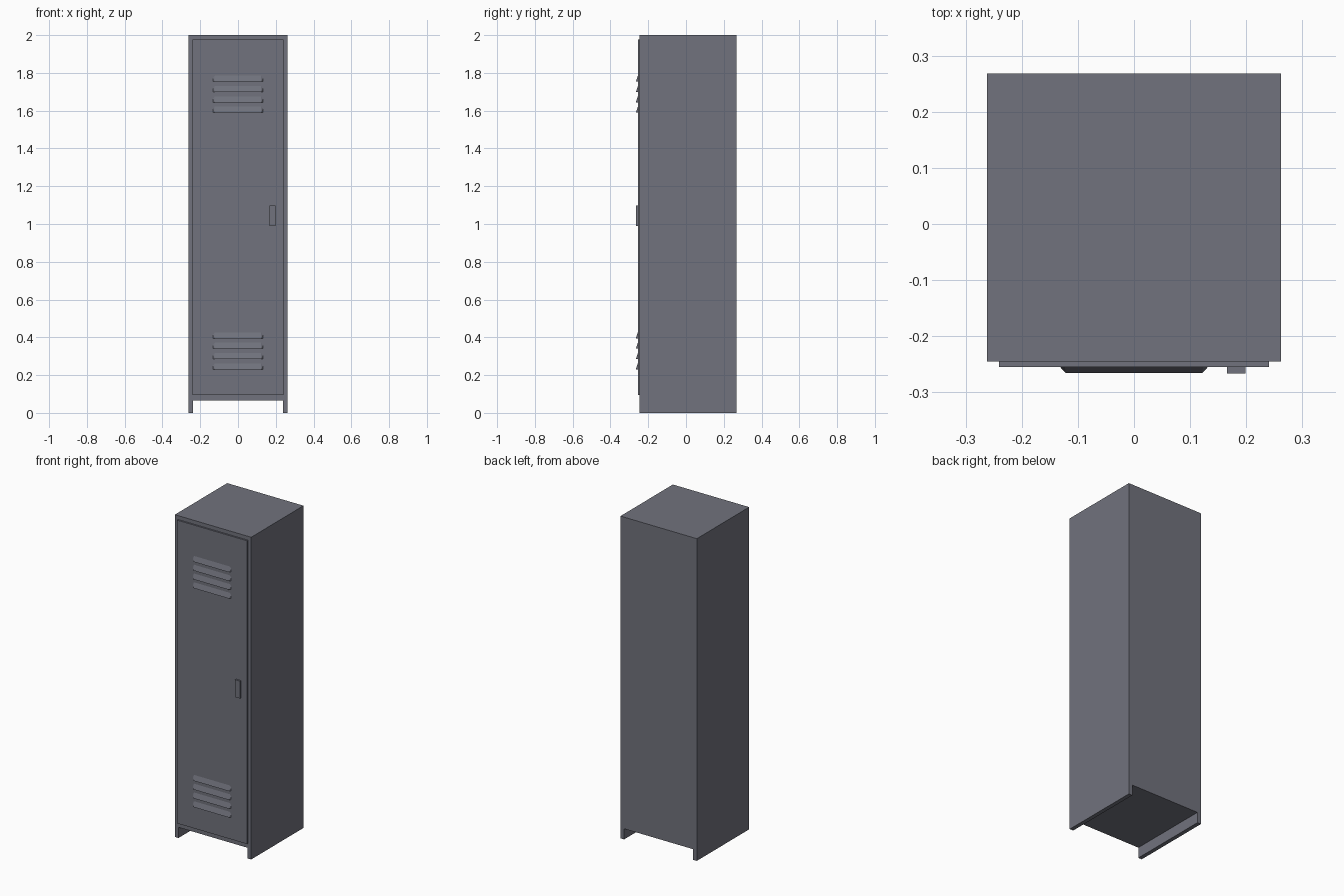
import bpy

if "Cube" in bpy.data.objects:
    bpy.data.objects.remove(bpy.data.objects["Cube"])

# single grey paint
paint = bpy.data.materials.new("grey_paint")
paint.diffuse_color = (0.165, 0.17, 0.205, 1)
paint.use_nodes = True
paint.node_tree.nodes["Principled BSDF"].inputs["Base Color"].default_value = paint.diffuse_color


def make(name, verts, faces):
    mesh = bpy.data.meshes.new(name)
    mesh.from_pydata(verts, [], faces)
    mesh.materials.append(paint)
    ob = bpy.data.objects.new(name, mesh)
    bpy.context.collection.objects.link(ob)
    return ob


def extrude_y(name, profile, y0, y1):
    """Prism from an anticlockwise (x, z) outline, seen from the front."""
    n = len(profile)
    verts = [(x, y0, z) for x, z in profile] + [(x, y1, z) for x, z in profile]
    faces = [list(range(n)), list(range(2 * n - 1, n - 1, -1))]
    faces += [[i, i + n, (i + 1) % n + n, (i + 1) % n] for i in range(n)]
    return make(name, verts, faces)


def rect(x0, x1, z0, z1):
    return [(x0, z0), (x1, z0), (x1, z1), (x0, z1)]


# cabinet: box with side walls running down to the ground as runners
W, IN, BASE = 0.262, 0.237, 0.066
extrude_y("cabinet_body", [(-W, 0), (-IN, 0), (-IN, BASE), (IN, BASE), (IN, 0),
                           (W, 0), (W, 2), (-W, 2)], -0.245, 0.268)

# door panel and handle
extrude_y("door", rect(-0.241, 0.241, 0.094, 1.976), -0.255, -0.244)
extrude_y("door_handle", rect(0.166, 0.199, 0.99, 1.098), -0.266, -0.254)


# louvre: hood sloping outward to a flat lower lip, clipped upper corners
def louvre(name, z):
    yb, yf, h = -0.2545, -0.2655, 0.033
    verts = [(-0.132, yb, z), (0.132, yb, z), (0.132, yb, z + h * 0.6),
             (0.123, yb, z + h), (-0.123, yb, z + h), (-0.132, yb, z + h * 0.6),
             (-0.122, yf, z), (0.122, yf, z)]
    faces = [(0, 5, 4, 3, 2, 1)[::-1], (6, 7, 3, 4), (7, 1, 2), (7, 2, 3),
             (0, 6, 5), (6, 4, 5), (0, 1, 7, 6)]
    faces[0] = faces[0][::-1]
    ob = make(name, verts, faces)
    import bmesh
    bm = bmesh.new()
    bm.from_mesh(ob.data)
    bmesh.ops.recalc_face_normals(bm, faces=bm.faces)
    bm.to_mesh(ob.data)
    bm.free()


for group, z0 in (("upper", 1.59), ("lower", 0.231)):
    for i in range(4):
        louvre(f"{group}_louvre_{i + 1}", z0 + i * 0.0545)
